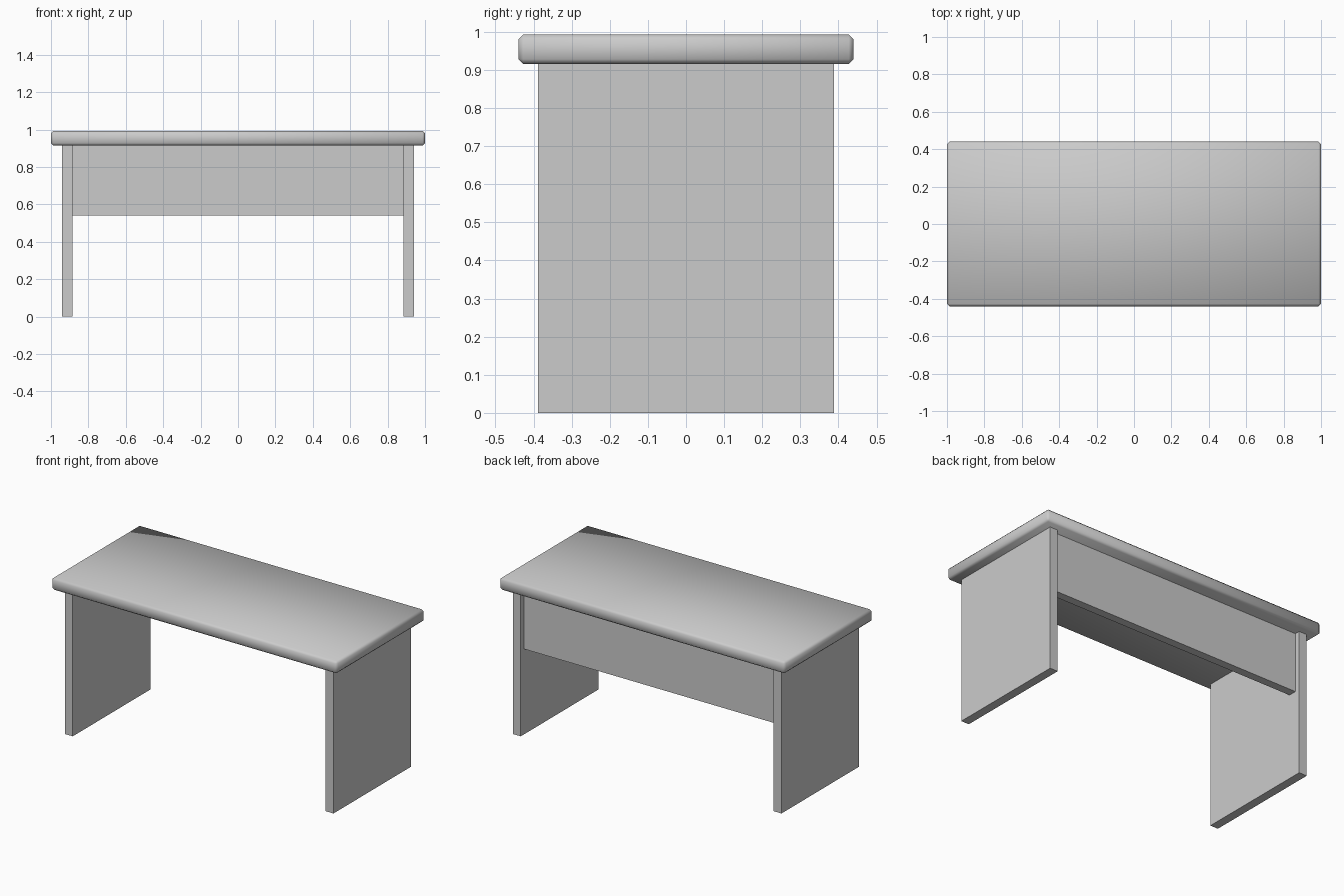
import bpy

# Remove the default cube
default = bpy.data.objects.get("Cube")
if default:
    bpy.data.objects.remove(default, do_unlink=True)

# One plain grey finish
grey = bpy.data.materials.new("plain_grey")
grey.use_nodes = True
colour = (0.6, 0.6, 0.6, 1)
grey.diffuse_color = colour
grey.node_tree.nodes["Principled BSDF"].inputs["Base Color"].default_value = colour


def box(name, low, high):
    """Box spanning two opposite corners."""
    centre = [(a + b) / 2 for a, b in zip(low, high)]
    bpy.ops.mesh.primitive_cube_add(size=1, location=centre)
    part = bpy.context.object
    part.name = name
    part.scale = [b - a for a, b in zip(low, high)]
    bpy.ops.object.transform_apply(location=False, rotation=False, scale=True)
    part.data.materials.append(grey)
    return part


TOP, UNDERSIDE = 0.993, 0.915
LEG_IN, LEG_OUT = 0.885, 0.94

# Table top with softened chamfered edges
table_top = box("table_top", (-1, -0.44, UNDERSIDE), (1, 0.44, TOP))
bevel = table_top.modifiers.new("edge_chamfer", 'BEVEL')
bevel.width = 0.013
bevel.segments = 1
bpy.ops.object.modifier_apply(modifier=bevel.name)
bpy.ops.object.shade_smooth()

# Slab legs at both ends
box("left_leg", (LEG_IN, -0.388, 0), (LEG_OUT, 0.388, UNDERSIDE))
box("right_leg", (-LEG_OUT, -0.388, 0), (-LEG_IN, 0.388, UNDERSIDE))

# Panel between the legs, set in from the back edge
box("back_panel", (-LEG_IN, 0.303, 0.54), (LEG_IN, 0.355, UNDERSIDE))
